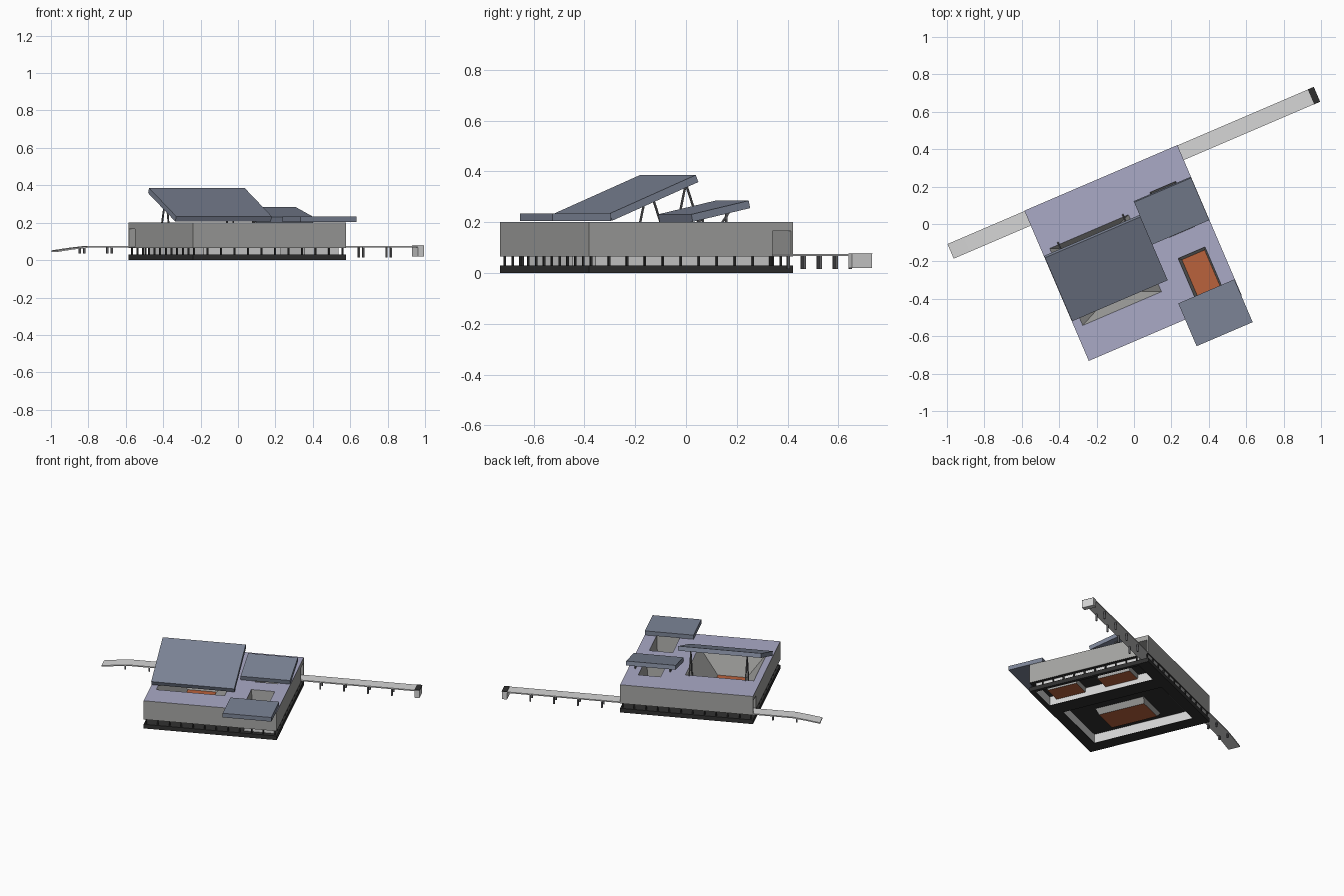
import bpy, bmesh, math
from mathutils import Matrix, Vector

if "Cube" in bpy.data.objects:
    bpy.data.objects.remove(bpy.data.objects["Cube"])

# Plan is turned about z: everything is built in building coordinates (u, v, z)
PLAN = Matrix.Translation((-0.005, -0.155, 0)) @ Matrix.Rotation(math.radians(23.2), 4, 'Z')


def mat(name, rgb):
    lin = [(c / 255 / 12.92) if c < 10 else ((c / 255 + 0.055) / 1.055) ** 2.4 for c in rgb]
    m = bpy.data.materials.new(name)
    m.diffuse_color = (*lin, 1)
    m.use_nodes = True
    m.node_tree.nodes["Principled BSDF"].inputs["Base Color"].default_value = m.diffuse_color
    return m


WALL = mat("wall_grey", (165, 165, 163))
ROOF = mat("roof_lilac", (170, 170, 198))
BLACK = mat("slab_black", (48, 48, 48))
SLATE = mat("canopy_slate", (124, 132, 150))
ORANGE = mat("court_orange", (186, 98, 60))
PALE = mat("pale_grey", (214, 214, 214))
STEEL = mat("post_grey", (105, 105, 108))


def finish(name, bm, *mats):
    bmesh.ops.recalc_face_normals(bm, faces=bm.faces[:])
    me = bpy.data.meshes.new(name)
    bm.to_mesh(me)
    bm.free()
    me.transform(PLAN)
    for m in mats:
        me.materials.append(m)
    ob = bpy.data.objects.new(name, me)
    bpy.context.collection.objects.link(ob)
    return ob


def add_frustum(bm, r0, z0, r1, z1, caps=True):
    """Rectangles r = (u0, u1, v0, v1) at two heights, joined by four sides."""
    rings = []
    for r, z in ((r0, z0), (r1, z1)):
        rings.append([bm.verts.new((u, v, z)) for u, v in
                      ((r[0], r[2]), (r[1], r[2]), (r[1], r[3]), (r[0], r[3]))])
    a, b = rings
    for i in range(4):
        j = (i + 1) % 4
        bm.faces.new((a[i], a[j], b[j], b[i]))
    if caps:
        bm.faces.new(a[::-1])
        bm.faces.new(b)


def frustum(name, r0, z0, r1, z1, m, caps=True):
    bm = bmesh.new()
    add_frustum(bm, r0, z0, r1, z1, caps)
    return finish(name, bm, m)


def box(name, r, z0, z1, m, caps=True):
    return frustum(name, r, z0, r, z1, m, caps)


def prism(name, profile, u0, u1, m):
    """Extrude a (v, z) profile along u."""
    bm = bmesh.new()
    f = bm.faces.new([bm.verts.new((u0, v, z)) for v, z in profile])
    ext = bmesh.ops.extrude_face_region(bm, geom=[f])
    vs = [e for e in ext["geom"] if isinstance(e, bmesh.types.BMVert)]
    bmesh.ops.translate(bm, verts=vs, vec=(u1 - u0, 0, 0))
    return finish(name, bm, m)


def add_rod(bm, a, b, r=0.005):
    a, b = Vector(a), Vector(b)
    d = b - a
    mx = Matrix.Translation((a + b) / 2) @ d.to_track_quat('Z', 'Y').to_matrix().to_4x4()
    bmesh.ops.create_cone(bm, cap_ends=True, segments=6, radius1=r, radius2=r,
                          depth=d.length, matrix=mx)


def cut(ob, cutter):
    cutter.hide_render = True
    cutter.hide_viewport = False
    cutter.display_type = 'WIRE'
    md = ob.modifiers.new("cut", 'BOOLEAN')
    md.operation = 'DIFFERENCE'
    md.solver = 'EXACT'
    md.object = cutter


def lerp_rect(a, b, t):
    return tuple(x + (y - x) * t for x, y in zip(a, b))


U, V = 0.445, 0.437
Z_FLOOR, Z_SOFFIT, Z_ROOF = 0.03, 0.065, 0.2

# Base slab with two openings, each lined with a pale glazed room
slab = box("base_slab", (-U, U, -V, V), 0, Z_FLOOR, BLACK)
rooms = {"west": (-0.35, 0.10, -0.36, 0.36), "east": (0.22, 0.42, -0.40, 0.355)}
for name, r in rooms.items():
    g = 0.003
    cut(slab, box(name + "_slab_cutter", (r[0] - g, r[1] + g, r[2] - g, r[3] + g), -0.05, 0.1, BLACK))
    box(name + "_glazing", r, 0.002, Z_SOFFIT + 0.001, PALE, caps=False)

# Perimeter columns
bm = bmesh.new()
n, e, h = 12, 0.014, 0.004
spots = set()
for i in range(n):
    s = -1 + 2 * i / (n - 1)
    for k in (-1, 1):
        spots.add((round(s * (U - e), 4), round(k * (V - e), 4)))
        spots.add((round(k * (U - e), 4), round(s * (V - e), 4)))
for u, v in sorted(spots):
    r = (u - h, u + h, v - h, v + h)
    add_frustum(bm, r, Z_FLOOR - 0.002, r, Z_SOFFIT + 0.002)
finish("perimeter_columns", bm, BLACK)

# Main storey: grey sides, lilac roof, dark soffit
bm = bmesh.new()
add_frustum(bm, (-U, U, -V, V), Z_SOFFIT, (-U, U, -V, V), Z_ROOF)
bmesh.ops.recalc_face_normals(bm, faces=bm.faces[:])
for f in bm.faces:
    f.material_index = 1 if f.normal.z > 0.5 else 2 if f.normal.z < -0.5 else 0
block = finish("main_storey", bm, WALL, ROOF, BLACK)

# Passage for the walkway along the back
cut(block, box("passage_cutter", (-0.6, 0.6, 0.348, 0.427), 0.05, 0.165, WALL))

# Sunken courts: tapered wells through the roof with orange floors
wells = {
    "large": ((-0.40, 0.058, -0.25, 0.198), (-0.27, -0.08, -0.19, 0.14)),
    "north": ((0.21, 0.36, 0.0, 0.262), (0.226, 0.345, 0.015, 0.248)),
    "south": ((0.21, 0.366, -0.362, -0.122), (0.226, 0.358, -0.347, -0.136)),
}
for name, (top, low) in wells.items():
    t_up = (0.25 - Z_FLOOR) / (Z_ROOF - Z_FLOOR)
    t_mid = (Z_SOFFIT - Z_FLOOR) / (Z_ROOF - Z_FLOOR)
    cut(block, frustum(name + "_well_cutter", low, Z_FLOOR, lerp_rect(low, top, t_up), 0.25, WALL))
    frustum(name + "_well_skirt", low, Z_FLOOR, lerp_rect(low, top, t_mid), Z_SOFFIT, WALL, caps=False)
    box(name + "_court_floor", low, Z_FLOOR, Z_FLOOR + 0.004, ORANGE)


# Canopies: slabs, some tilted up towards the back
def canopy(name, u0, u1, v0, z0, v1, z1, t=0.03):
    d = Vector((v1 - v0, z1 - z0)).normalized()
    o = Vector((d.y, -d.x)) * t
    prism(name, [(v0, z0), (v1, z1), (v1 + o.x, z1 + o.y), (v0 + o.x, z0 + o.y)], u0, u1, SLATE)


canopy("large_canopy", -0.443, 0.113, -0.207, 0.234, 0.162, 0.386)
canopy("north_canopy", 0.112, 0.444, 0.001, 0.231, 0.247, 0.285)
canopy("south_canopy", 0.116, 0.442, -0.592, 0.234, -0.343, 0.234)

# Canopy struts
bm = bmesh.new()
for u in (-0.347, 0.03):
    for foot in ((u, 0.11, 0.15), (u, 0.21, 0.195)):
        add_rod(bm, foot, (u, 0.155, 0.352))
for u in (0.165, 0.40):
    add_rod(bm, (u, 0.17, 0.195), (u, 0.17, 0.25))
    add_rod(bm, (u, 0.15, 0.195), (u, 0.19, 0.252))
finish("canopy_struts", bm, STEEL)

# Walkway: flat deck with a ramp dipping at the left end
bm = bmesh.new()
path = [(-0.893, 0.052), (-0.80, 0.065), (-0.71, 0.075), (1.237, 0.075)]
outline = path + [(u, z - 0.008) for u, z in reversed(path)]
f = bm.faces.new([bm.verts.new((u, 0.35, z)) for u, z in outline])
ext = bmesh.ops.extrude_face_region(bm, geom=[f])
bmesh.ops.translate(bm, vec=(0, 0.085, 0),
                    verts=[g for g in ext["geom"] if isinstance(g, bmesh.types.BMVert)])
finish("walkway_deck", bm, PALE)

# End block of the walkway with a dark top plate
box("walkway_end_block", (1.203, 1.237, 0.35, 0.435), 0.02, 0.068, PALE)
box("walkway_end_plate", (1.203, 1.238, 0.349, 0.436), 0.0745, 0.077, BLACK)

# Walkway posts in pairs
bm = bmesh.new()
for u in (-0.735, -0.575, 0.57, 0.73, 0.89, 1.05):
    for v in (0.362, 0.422):
        r = (u - 0.005, u + 0.005, v - 0.005, v + 0.005)
        add_frustum(bm, r, 0.015 if u > 0 else 0.035, r, 0.069)
finish("walkway_posts", bm, STEEL)
